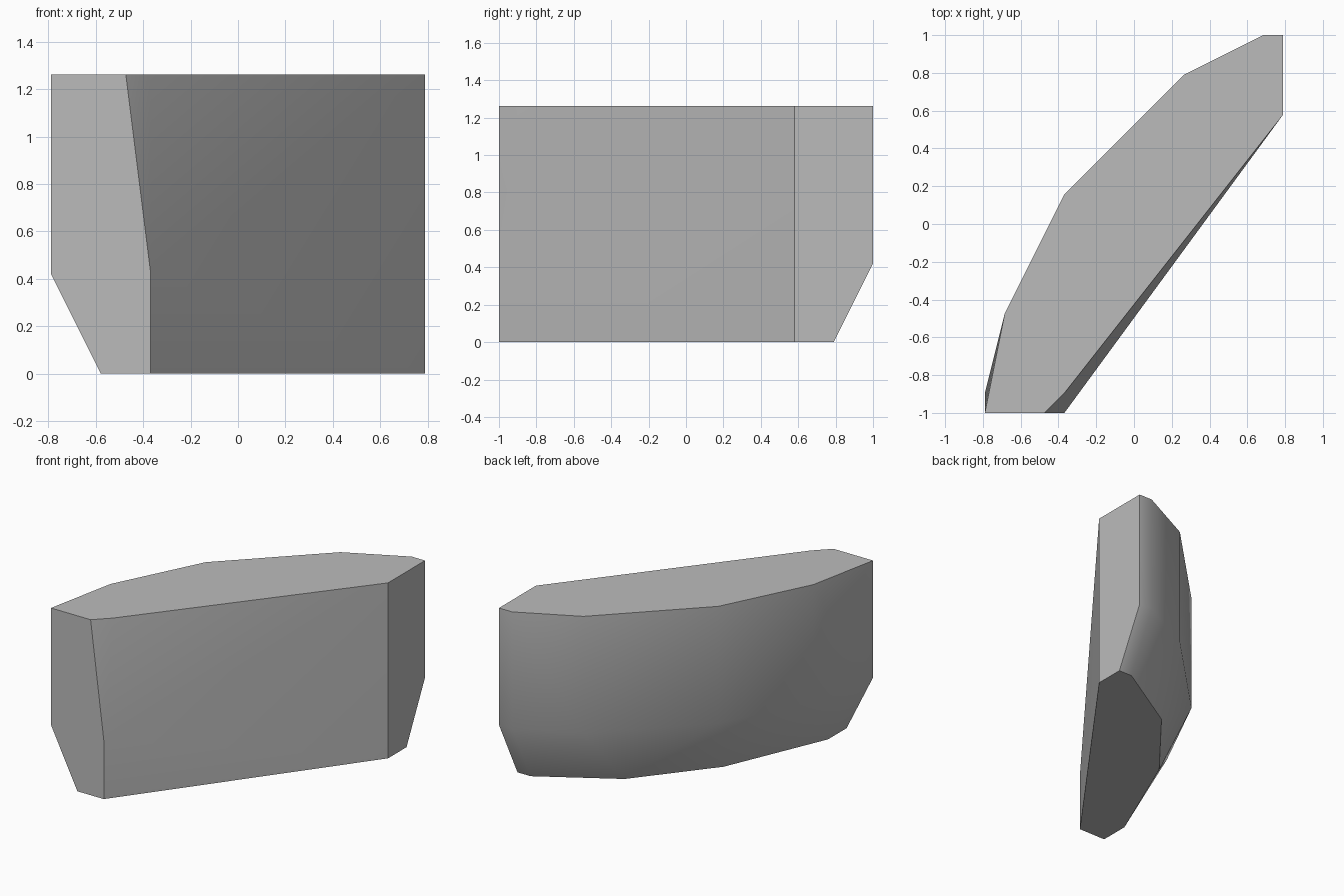
import bpy
import bmesh
import math

if "Cube" in bpy.data.objects:
    bpy.data.objects.remove(bpy.data.objects["Cube"], do_unlink=True)

U = 2 / 19            # the block is laid out on a grid, 19 cells long
SHOULDER, TOP = 4 * U, 12 * U

# Outlines in grid cells: curved back shared by the upper levels
back = [(7.5, 5.5), (7.5, 9.5), (6.5, 9.5), (2.5, 7.5), (-3.5, 1.5), (-6.5, -4.5)]
levels = {
    0: [(-5.5, -9.5), (-3.5, -9.5), (7.5, 5.5), (7.5, 7.5), (6.5, 7.5),
        (1.5, 4.5), (-2.5, -0.5), (-5.5, -7.5)],
    SHOULDER: back + [(-7.5, -8.5), (-7.5, -9.5), (-3.5, -9.5)],
    TOP: back + [(-7.5, -9.5), (-4.5, -9.5), (-3.5, -8.5)],
}

# Grey stone colour
stone = bpy.data.materials.new("stone grey")
stone.use_nodes = True
grey = (0.5, 0.5, 0.5, 1)
stone.diffuse_color = grey
stone.node_tree.nodes["Principled BSDF"].inputs["Base Color"].default_value = grey

# Faceted block: skin over the stacked outlines
bm = bmesh.new()
for z, outline in levels.items():
    for x, y in outline:
        bm.verts.new((x * U, y * U, z))
bmesh.ops.convex_hull(bm, input=bm.verts[:])
bmesh.ops.dissolve_limit(bm, angle_limit=math.radians(0.5),
                         verts=bm.verts[:], edges=bm.edges[:])
bmesh.ops.recalc_face_normals(bm, faces=bm.faces[:])
mesh = bpy.data.meshes.new("stone_block")
bm.to_mesh(mesh)
bm.free()
mesh.materials.append(stone)

block = bpy.data.objects.new("stone_block", mesh)
bpy.context.collection.objects.link(block)
bpy.ops.object.select_all(action="DESELECT")
block.select_set(True)
bpy.context.view_layer.objects.active = block
bpy.ops.object.shade_smooth_by_angle(angle=math.radians(30))
